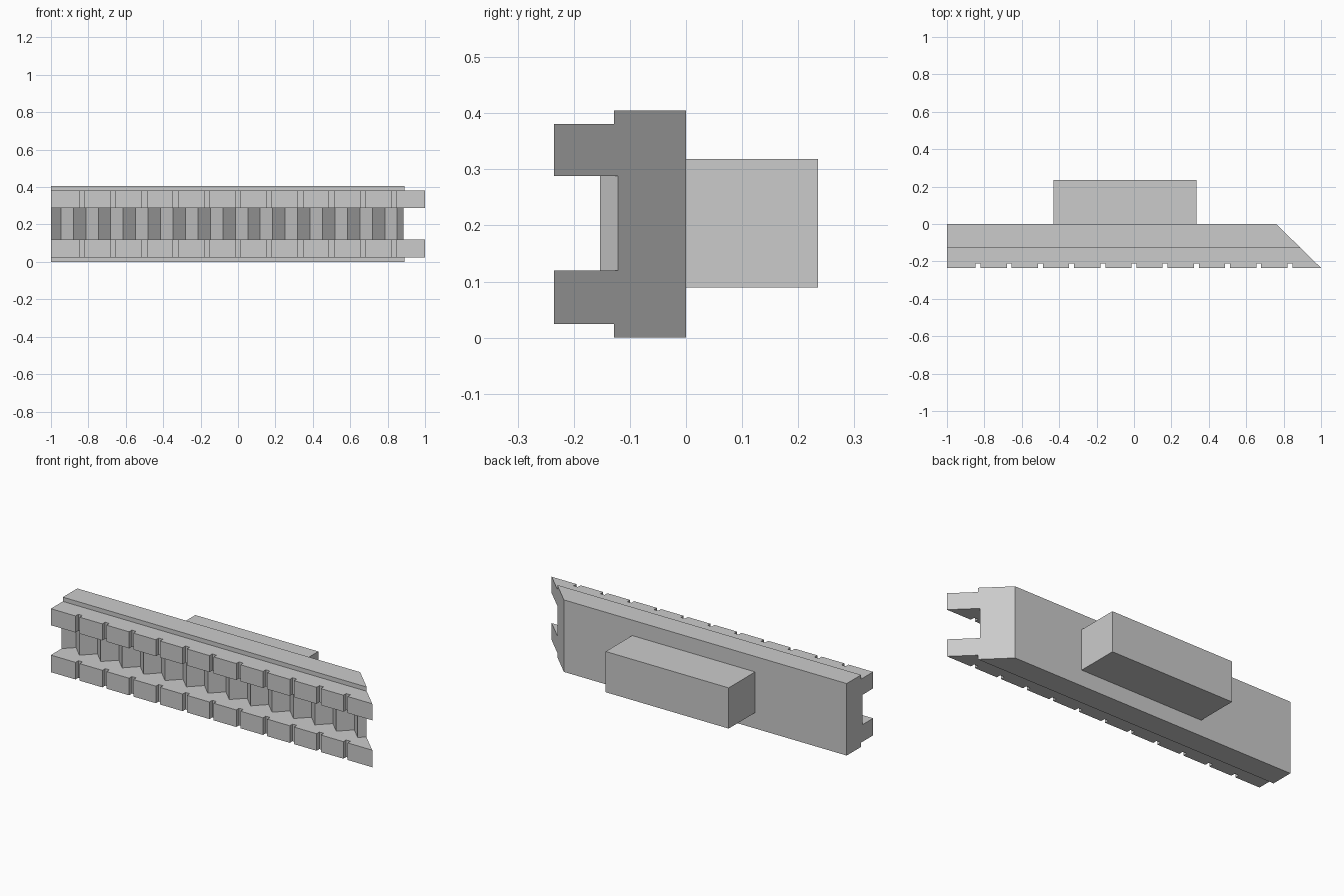
import bpy, bmesh
from mathutils import Vector

cube = bpy.data.objects.get("Cube")
if cube:
    bpy.data.objects.remove(cube, do_unlink=True)

grey = bpy.data.materials.new("plain_grey")
grey.use_nodes = True
grey.diffuse_color = (0.6, 0.6, 0.6, 1)
grey.node_tree.nodes["Principled BSDF"].inputs["Base Color"].default_value = (0.6, 0.6, 0.6, 1)


def prisms(name, outlines, offset):
    """One object made of flat outlines, each extruded by the offset."""
    bm = bmesh.new()
    for points in outlines:
        face = bm.faces.new([bm.verts.new(p) for p in points])
        result = bmesh.ops.extrude_face_region(bm, geom=[face], use_keep_orig=True)
        moved = [g for g in result["geom"] if isinstance(g, bmesh.types.BMVert)]
        bmesh.ops.translate(bm, verts=moved, vec=Vector(offset))
    bmesh.ops.recalc_face_normals(bm, faces=bm.faces[:])
    mesh = bpy.data.meshes.new(name)
    bm.to_mesh(mesh)
    bm.free()
    mesh.materials.append(grey)
    obj = bpy.data.objects.new(name, mesh)
    bpy.context.collection.objects.link(obj)
    return obj


def rect(x0, x1, y0, y1, z):
    return [(x0, y0, z), (x1, y0, z), (x1, y1, z), (x0, y1, z)]


def cut(target, cutter):
    """Subtract the cutter for good, then drop it."""
    cutter.hide_render = True
    mod = target.modifiers.new("cut", "BOOLEAN")
    mod.operation = "DIFFERENCE"
    mod.solver = "EXACT"
    mod.object = cutter
    depsgraph = bpy.context.evaluated_depsgraph_get()
    mesh = bpy.data.meshes.new_from_object(target.evaluated_get(depsgraph))
    target.modifiers.clear()
    target.data = mesh
    bpy.data.objects.remove(cutter, do_unlink=True)


FRONT, STEP = -0.235, -0.128
HEIGHT, LEDGE = 0.405, 0.024

# Stepped bar, run along its length
section = [(0, 0), (STEP, 0), (STEP, LEDGE), (FRONT, LEDGE),
           (FRONT, HEIGHT - LEDGE), (STEP, HEIGHT - LEDGE), (STEP, HEIGHT), (0, HEIGHT)]
rail = prisms("toothed_rail", [[(-1, y, z) for y, z in section]], (2, 0, 0))

# Front channel with a zigzag floor
half_pitch = 0.0666
zigzag = [(-1.08 + i * half_pitch, -0.087 if i % 2 == 0 else -0.153, 0.12)
          for i in range(33)]
channel = [(zigzag[-1][0], -0.4, 0.12), (zigzag[0][0], -0.4, 0.12)] + zigzag
cut(rail, prisms("channel_cutter", [channel], (0, 0, 0.168)))

# Evenly spaced notches across the front lips
notches = [rect(i / 6 - 0.013, i / 6 + 0.013, -0.4, FRONT + 0.025, -0.1)
           for i in range(-5, 6)]
cut(rail, prisms("notch_cutter", notches, (0, 0, 0.7)))

# Slanted end, from the back face to the front tip
slant = [(0.76 - 0.1, 0.1, -0.1), (1.1, FRONT - 0.1, -0.1), (1.3, 0.1, -0.1)]
slant[0] = (0.76 - 0.1 * 0.24 / 0.235, 0.1, -0.1)
slant[1] = (1 + 0.1 * 0.24 / 0.235, FRONT - 0.1, -0.1)
cut(rail, prisms("slant_cutter", [slant], (0, 0, 0.7)))

# Plain block on the back
prisms("back_block", [rect(-0.43, 0.335, 0, 0.235, 0.089)], (0, 0, 0.229))
